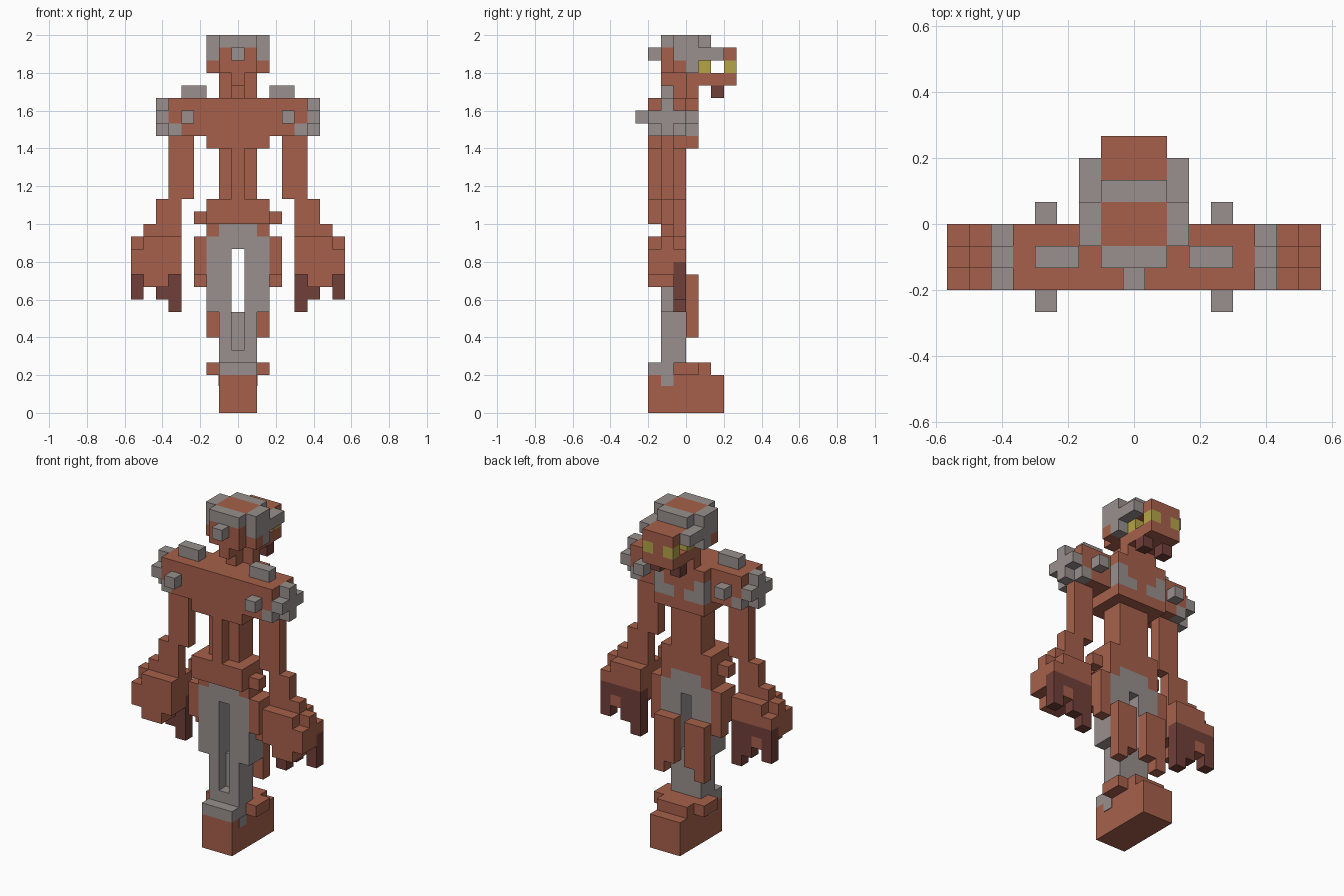
import bpy, bmesh

if "Cube" in bpy.data.objects:
    bpy.data.objects.remove(bpy.data.objects["Cube"])

U = 1 / 15  # size of one block


def material(name, rgb):
    m = bpy.data.materials.new(name)
    m.diffuse_color = (*rgb, 1)
    m.use_nodes = True
    m.node_tree.nodes["Principled BSDF"].inputs["Base Color"].default_value = m.diffuse_color
    return m


BROWN = material("rust brown", (0.385, 0.118, 0.07))
GREY = material("warm grey", (0.314, 0.279, 0.266))
DARK = material("dark maroon", (0.165, 0.05, 0.041))
YELLOW = material("eye yellow", (0.462, 0.376, 0.065))


def part(name, mat, *boxes, mirror=False):
    """One object from boxes (x0, x1, y0, y1, z0, z1) given in block units."""
    bm = bmesh.new()
    for x0, x1, y0, y1, z0, z1 in boxes:
        for a, b in ([(x0, x1), (-x1, -x0)] if mirror else [(x0, x1)]):
            made = bmesh.ops.create_cube(bm, size=1)["verts"]
            for v in made:
                v.co.x = (b if v.co.x > 0 else a) * U
                v.co.y = (y1 if v.co.y > 0 else y0) * U
                v.co.z = (z1 if v.co.z > 0 else z0) * U
    me = bpy.data.meshes.new(name)
    bm.to_mesh(me)
    bm.free()
    me.materials.append(mat)
    ob = bpy.data.objects.new(name, me)
    bpy.context.collection.objects.link(ob)


# Foot block
part("foot", BROWN, (-1.5, 1.5, -3, 3, 0, 3), (-1.5, 1.5, -1, 2, 3, 4))
part("foot_nubs", BROWN, (1.5, 2.5, -1, 1, 3, 4), mirror=True)
part("ankle_plate", GREY, (-1.5, 1.5, -3, -1, 3, 4))
part("ankle_side_plates", GREY, (1.5, 1.56, -2, -1, 2.15, 3), mirror=True)

# Legs: slotted shin, split thighs and brown rear columns
part("shin", GREY, (-1.5, 1.5, -2, 0, 4, 5), (-0.5, 0.5, -1, 0, 5, 8))
part("shin_rails", GREY, (0.5, 1.5, -2, 0, 5, 8), mirror=True)
part("thighs", GREY, (0.5, 2.5, -2, 0, 8, 14), mirror=True)
part("thigh_bridge", GREY, (-0.5, 0.5, -2, 0, 13, 14))
part("knee_columns", BROWN, (0.5, 2.5, 0, 1, 7, 11), (1.5, 2.5, 0, 1, 6, 7),
     mirror=True)

# Pelvis and hips
part("pelvis", BROWN, (-2.5, 2.5, -3, 0, 15, 17))
part("pelvis_lower_sides", BROWN, (1.5, 2.5, -2, 0, 14, 15), mirror=True)
part("belt_plate", GREY, (-1.5, 1.5, -2, 0, 14, 15))
part("hips", BROWN, (2.5, 3.5, -2, 0, 11, 14), (2.5, 3.5, -1, 0, 10, 11),
     (2.5, 3.5, -2, -1, 15, 16), mirror=True)

# Torso and chest
part("waist", BROWN, (-1.5, 1.5, -2, 0, 17, 21))
part("spine", BROWN, (-0.5, 0.5, -3, -2, 17, 21))
part("chest", BROWN, (-2.5, 2.5, -3, 1, 21, 22), (-1.5, 1.5, 0, 1, 23, 24),
     (-2.5, 2.5, 0, 1, 24, 25), (-0.5, 0.5, 0, 1, 22, 23))
part("chest_lower_sides", BROWN, (0.5, 1.5, 0, 0.95, 22, 23), mirror=True)
part("chest_plates", GREY, (1.5, 2.5, 0, 1, 22, 24), (0.5, 1.5, 0.95, 1, 22, 23),
     mirror=True)

# Shoulders
part("shoulder_beam", BROWN, (-5.5, 5.5, -3, 0, 23, 25), (-4.5, 4.5, -3, 0, 22, 23))
part("shoulder_armour", GREY, (4.5, 5.5, -3, 0, 22, 23), (5.5, 6.5, -3, 0, 23, 24),
     (5.5, 6.5, -2, -1, 22, 23), (5.5, 6.5, -2, -1, 24, 25), mirror=True)
part("shoulder_studs", GREY, (3.5, 4.5, -4, -3, 23, 24), (3.5, 4.5, 0, 1, 23, 24),
     (2.5, 4.5, -2, -1, 25, 26), mirror=True)

# Arms and hands
part("upper_arms", BROWN, (3.5, 5.5, -2, -1, 17, 22), mirror=True)
part("forearms", BROWN, (4.5, 6.5, -2, -1, 15, 17), (4.5, 7.5, -2, -1, 14, 15),
     mirror=True)
part("hands", BROWN, (4.5, 7.5, -3, 0, 12, 14), (7.5, 8.5, -3, 0, 12, 13),
     (7.5, 8.5, -2, -1, 13, 14), (4.5, 8.5, -3, -1, 11, 12),
     (5.5, 7.5, -3, -1, 10, 11), (6.5, 7.5, -1, 0, 10, 11), mirror=True)
part("claws", DARK, (4.5, 8.5, -1, 0, 11, 12), (4.5, 5.5, -1, 0, 8, 11),
     (5.5, 6.5, -1, 0, 9, 11), (7.5, 8.5, -1, 0, 9, 11), mirror=True)

# Neck and head
part("neck", BROWN, (-0.5, 0.5, -1, 0, 25, 26), (-0.5, 0.5, -2, 0, 26, 27),
     (-1.5, 1.5, 0, 1, 25, 26))
part("skull", BROWN, (-1.5, 1.5, -2, 1, 27, 29), (-1.5, 1.5, -1, 1, 29, 30),
     (-1.5, 1.5, 1, 4, 28, 29), (-0.5, 0.5, 1, 2, 27, 28), (-0.5, 0.5, 3, 4, 27, 28))
part("jaw", BROWN, (-1.5, 1.5, 0, 4, 26, 27))
part("cheeks", BROWN, (1.5, 2.5, -1, 0, 27, 28), mirror=True)
part("fangs", DARK, (0.5, 1.5, 2, 3, 25, 26), mirror=True)
part("eyes", YELLOW, (0.5, 1.5, 3, 4, 27, 28), (0.5, 1.5, 1, 2, 27, 28), mirror=True)
part("helmet_bands", GREY, (-1.5, 1.5, -2, -1, 29, 30), (-1.5, 1.5, 1, 2, 29, 30),
     (-0.5, 0.5, -3, -2, 28, 29))
part("helmet_sides", GREY, (1.5, 2.5, -1, 1, 28, 30), (1.5, 2.5, 1, 3, 28, 29),
     (1.5, 2.5, 0, 1, 27, 28), mirror=True)
